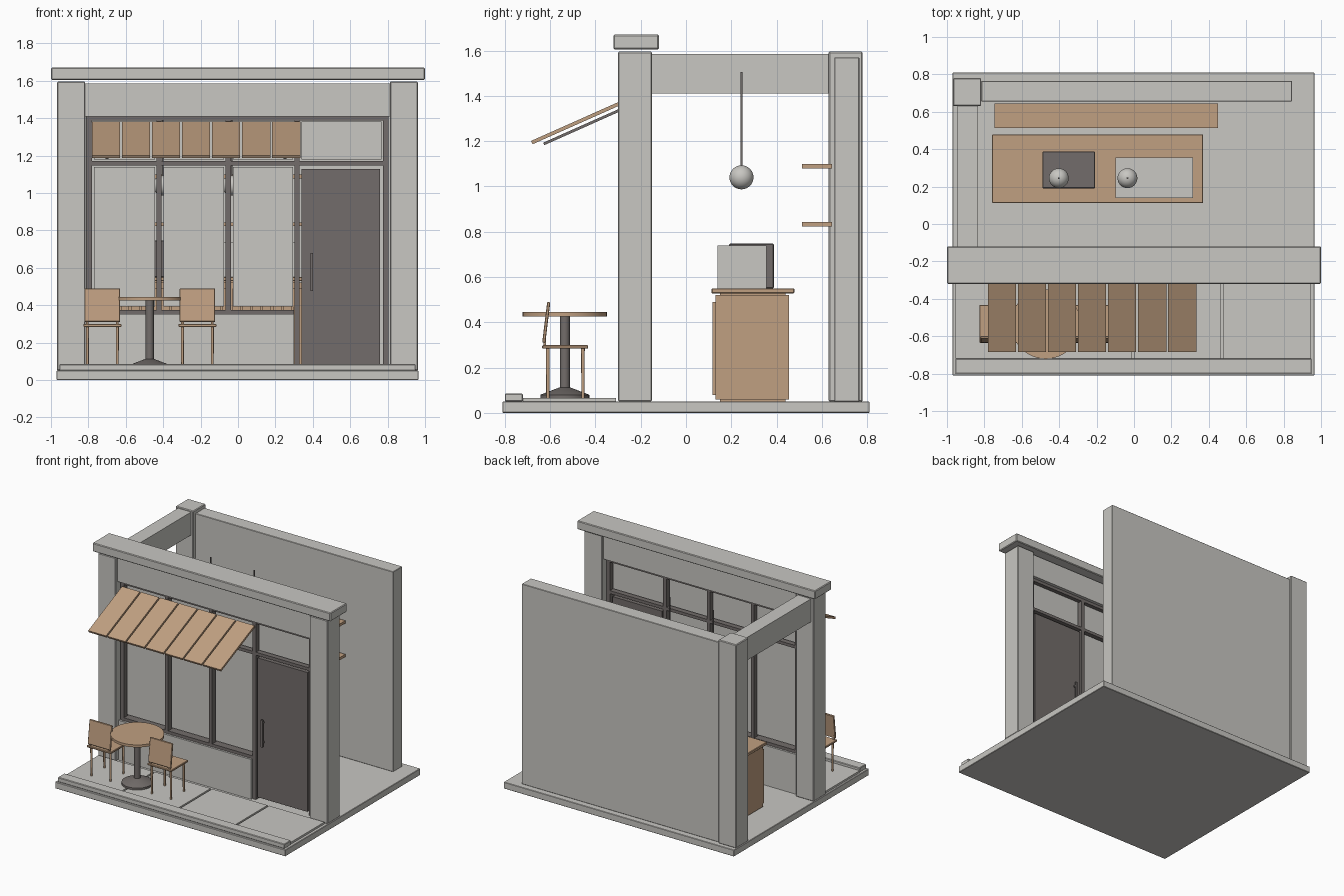
import bpy
import math

cube = bpy.data.objects.get("Cube")
if cube:
    bpy.data.objects.remove(cube, do_unlink=True)


def material(name, rgb):
    m = bpy.data.materials.new(name)
    m.use_nodes = True
    color = (*rgb, 1)
    m.diffuse_color = color
    m.node_tree.nodes["Principled BSDF"].inputs["Base Color"].default_value = color
    return m


STONE = material("pale_grey", (0.58, 0.57, 0.54))
WOOD = material("light_wood", (0.53, 0.35, 0.22))
DARK = material("dark_grey", (0.17, 0.152, 0.145))


def box(name, mat, xs, ys, zs, bevel=0, tilt=0):
    """Box from (min, max) ranges, optionally tilted about x."""
    spans = (xs, ys, zs)
    bpy.ops.mesh.primitive_cube_add(size=1, location=[sum(s) / 2 for s in spans])
    ob = bpy.context.object
    ob.name = name
    ob.scale = [s[1] - s[0] for s in spans]
    bpy.ops.object.transform_apply(location=False, rotation=False, scale=True)
    ob.rotation_euler.x = tilt
    ob.data.materials.append(mat)
    if bevel:
        mod = ob.modifiers.new("edge", "BEVEL")
        mod.width = bevel
        mod.segments = 1
    return ob


def lathe(name, mat, x, y, z0, z1, r0, r1, sides=32):
    bpy.ops.mesh.primitive_cone_add(vertices=sides, radius1=r0, radius2=r1,
                                    depth=z1 - z0, location=(x, y, (z0 + z1) / 2))
    ob = bpy.context.object
    ob.name = name
    ob.data.materials.append(mat)
    bpy.ops.object.shade_smooth_by_angle(angle=math.radians(35))
    return ob


# Ground, curb and paving
box("base", STONE, (-0.97, 0.965), (-0.81, 0.81), (0, 0.05), 0.003)
box("curb", STONE, (-0.955, 0.95), (-0.80, -0.72), (0.05, 0.085), 0.004)
for i in range(4):
    x = -0.955 + i * 0.478
    box(f"paving_{i}", STONE, (x, x + 0.464), (-0.72, -0.31), (0.05, 0.065))

# Columns, walls and beams
FLOOR, TOP = 0.05, 1.595
for name, x, y in (("front_right_column", -0.967, -0.30),
                   ("front_left_column", 0.812, -0.30),
                   ("back_column", -0.967, 0.63)):
    box(name, STONE, (x, x + 0.15), (y, y + 0.15), (FLOOR, TOP), 0.005)
box("cornice", STONE, (-1, 1), (-0.32, -0.12), (1.605, 1.67), 0.005)
box("back_wall", STONE, (-0.817, 0.845), (0.655, 0.765), (FLOOR, 1.57), 0.003)
box("front_beam", STONE, (-0.817, 0.812), (-0.28, -0.17), (1.41, 1.585))
box("side_beam", STONE, (-0.945, -0.835), (-0.15, 0.63), (1.41, 1.585))
box("low_wall", STONE, (-0.817, 0.30), (-0.27, -0.18), (FLOOR, 0.352))

# Shop window frame
DEPTH = (-0.255, -0.195)
bars = (-0.795, -0.422, -0.052, 0.315, 0.79)
for i, x in enumerate(bars):
    bottom = FLOOR if i > 2 else 0.352
    box(f"mullion_{i}", DARK, (x - 0.014, x + 0.014), DEPTH, (bottom, 1.41))
for name, x1, z in (("sill", 0.30, 0.352), ("transom", 0.80, 1.147), ("head", 0.80, 1.387)):
    box(name, DARK, (-0.808, x1), DEPTH, (z, z + 0.023))

# Window panes, upper row and lower row
for i in range(4):
    span = (bars[i] + 0.024, bars[i + 1] - 0.022)
    box(f"upper_pane_{i}", STONE, span, (-0.23, -0.22), (1.178, 1.382))
    if i < 3:
        box(f"pane_{i}", STONE, span, (-0.23, -0.22), (0.393, 1.14))

# Door with a handle on each face
box("door", DARK, (0.34, 0.758), (-0.25, -0.20), (0.07, 1.128))
for side, y in (("outer", -0.275), ("inner", -0.175)):
    box(f"{side}_handle", DARK, (0.387, 0.402), (y - 0.007, y + 0.007), (0.475, 0.68))
    for z in (0.50, 0.65):
        box(f"{side}_handle_mount", DARK, (0.39, 0.399),
            (min(y, -0.225), max(y, -0.225)), (z, z + 0.01))

# Sloping slatted awning
SLOPE = math.radians(24)
for i in range(7):
    x = -0.78 + i * 0.1605
    box(f"awning_slat_{i}", WOOD, (x, x + 0.15), (-0.70, -0.255), (1.276, 1.292), tilt=SLOPE)
for x in (-0.70, 0.25):
    box("awning_bracket", DARK, (x - 0.008, x + 0.008), (-0.645, -0.25), (1.262, 1.274), tilt=SLOPE)

# Cafe table
TX, TY = -0.472, -0.535
lathe("table_top", WOOD, TX, TY, 0.426, 0.445, 0.186, 0.186, 48)
lathe("table_post", DARK, TX, TY, 0.09, 0.426, 0.022, 0.022)
lathe("table_foot_rim", DARK, TX, TY, 0.065, 0.08, 0.108, 0.108)
lathe("table_foot", DARK, TX, TY, 0.08, 0.112, 0.108, 0.025)

# Two chairs
for name, cx in (("right_chair", -0.725), ("left_chair", -0.217)):
    box(f"{name}_seat", WOOD, (cx - 0.102, cx + 0.102), (-0.635, -0.432), (0.284, 0.299), 0.003)
    box(f"{name}_back", WOOD, (cx - 0.095, cx + 0.095), (-0.624, -0.61), (0.31, 0.49),
        0.003, tilt=math.radians(-7))
    for dx in (-0.08, 0.08):
        for y in (-0.61, -0.455):
            lathe(f"{name}_leg", WOOD, cx + dx, y, 0.065, 0.285, 0.007, 0.008, 12)
        box(f"{name}_back_post", WOOD, (cx + dx - 0.007, cx + dx + 0.007),
            (-0.63, -0.618), (0.285, 0.33))

# Counter with slatted front
box("counter_body", WOOD, (-0.74, 0.35), (0.13, 0.455), (0.06, 0.52))
box("counter_top", WOOD, (-0.76, 0.37), (0.113, 0.478), (0.528, 0.55), 0.003)
box("counter_core", WOOD, (-0.72, 0.33), (0.15, 0.44), (0.05, 0.53))
for i in range(20):
    x = -0.735 + i * 0.0542
    box(f"counter_slat_{i}", WOOD, (x, x + 0.045), (0.116, 0.13), (0.08, 0.49))
box("coffee_machine", DARK, (-0.49, -0.208), (0.19, 0.388), (0.55, 0.747), 0.004)
box("display_case", STONE, (-0.10, 0.315), (0.14, 0.355), (0.55, 0.738))

# Wall shelves
for z in (0.823, 1.078):
    box("shelf", WOOD, (-0.745, 0.45), (0.512, 0.645), (z, z + 0.02))

# Pendant lamps
for x in (-0.402, -0.035):
    lathe("pendant_rod", DARK, x, 0.245, 1.08, 1.505, 0.005, 0.005, 12)
    bpy.ops.mesh.primitive_uv_sphere_add(segments=32, ring_count=16, radius=0.053,
                                         location=(x, 0.245, 1.04))
    lamp = bpy.context.object
    lamp.name = "pendant_lamp"
    lamp.data.materials.append(STONE)
    bpy.ops.object.shade_smooth()
